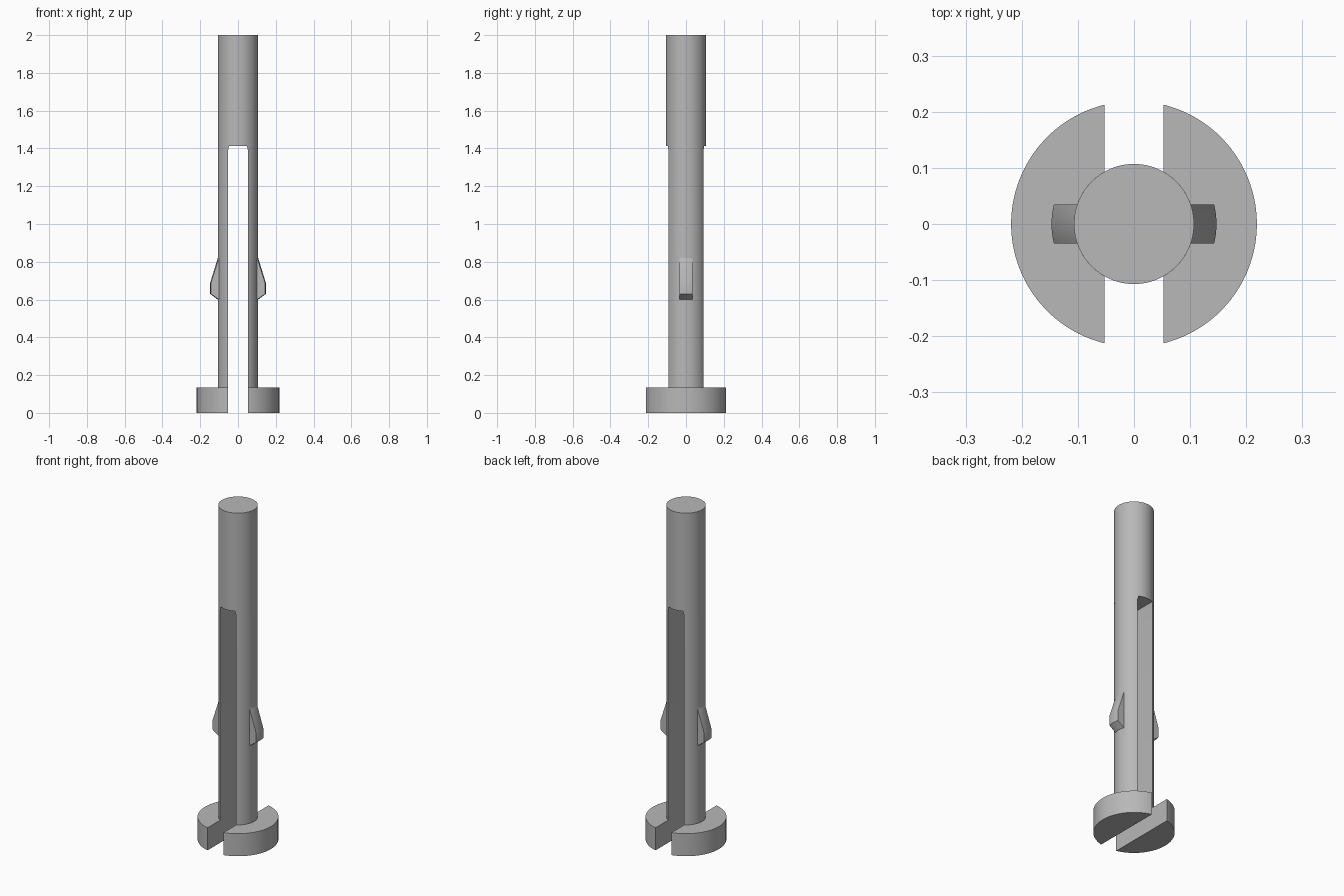
import bpy, bmesh, math

cube = bpy.data.objects.get("Cube")
if cube:
    bpy.data.objects.remove(cube)

GREY = (0.48, 0.48, 0.48, 1)
mat = bpy.data.materials.new("plain grey")
mat.use_nodes = True
mat.diffuse_color = GREY
mat.node_tree.nodes["Principled BSDF"].inputs["Base Color"].default_value = GREY

SHAFT_R, HEAD_R, SLOT = 0.107, 0.219, 0.053
SLOT_TOP, HEAD_TOP = 1.413, 0.135


def arc(radius, half_angle, steps):
    return [(radius * math.cos(a), radius * math.sin(a))
            for a in (half_angle * (2 * i / steps - 1) for i in range(steps + 1))]


def loft(name, rings, side=1):
    """Skin a stack of (z, outline) rings and cap both ends."""
    bm = bmesh.new()
    loops = [[bm.verts.new((side * x, y, z)) for x, y in outline] for z, outline in rings]
    for low, high in zip(loops, loops[1:]):
        for i in range(len(low)):
            j = (i + 1) % len(low)
            bm.faces.new((low[i], low[j], high[j], high[i]))
    bm.faces.new(loops[0])
    bm.faces.new(loops[-1])
    bmesh.ops.recalc_face_normals(bm, faces=bm.faces)
    mesh = bpy.data.meshes.new(name)
    bm.to_mesh(mesh)
    bm.free()
    mesh.materials.append(mat)
    obj = bpy.data.objects.new(name, mesh)
    bpy.context.collection.objects.link(obj)
    bpy.ops.object.select_all(action='DESELECT')
    obj.select_set(True)
    bpy.context.view_layer.objects.active = obj
    bpy.ops.object.shade_smooth_by_angle(angle=math.radians(25))
    return obj


def half_disc(radius, flat_x):
    return arc(radius, math.acos(flat_x / radius), 48)


def tab_outline(radius, half_width=0.035):
    return [(0.09, -half_width)] + arc(radius, math.asin(half_width / radius), 10) + [(0.09, half_width)]


# Solid upper shaft
circle = arc(SHAFT_R, math.pi, 96)[:-1]
loft("upper_shaft", [(SLOT_TOP, circle), (2.0, circle)])

for label, side in (("left", 1), ("right", -1)):
    # Split leg with its half of the slotted head
    loft(label + "_leg", [
        (0, half_disc(HEAD_R, SLOT)),
        (HEAD_TOP, half_disc(HEAD_R, SLOT)),
        (HEAD_TOP, half_disc(SHAFT_R, SLOT)),
        (1.39, half_disc(SHAFT_R, SLOT)),
        (SLOT_TOP, half_disc(SHAFT_R, 0.047)),
    ], side)
    # Snap tab, tapered towards the top
    loft(label + "_snap_tab", [
        (z, tab_outline(r)) for z, r in
        ((0.60, SHAFT_R), (0.63, 0.147), (0.69, 0.147), (0.82, SHAFT_R))
    ], side)
